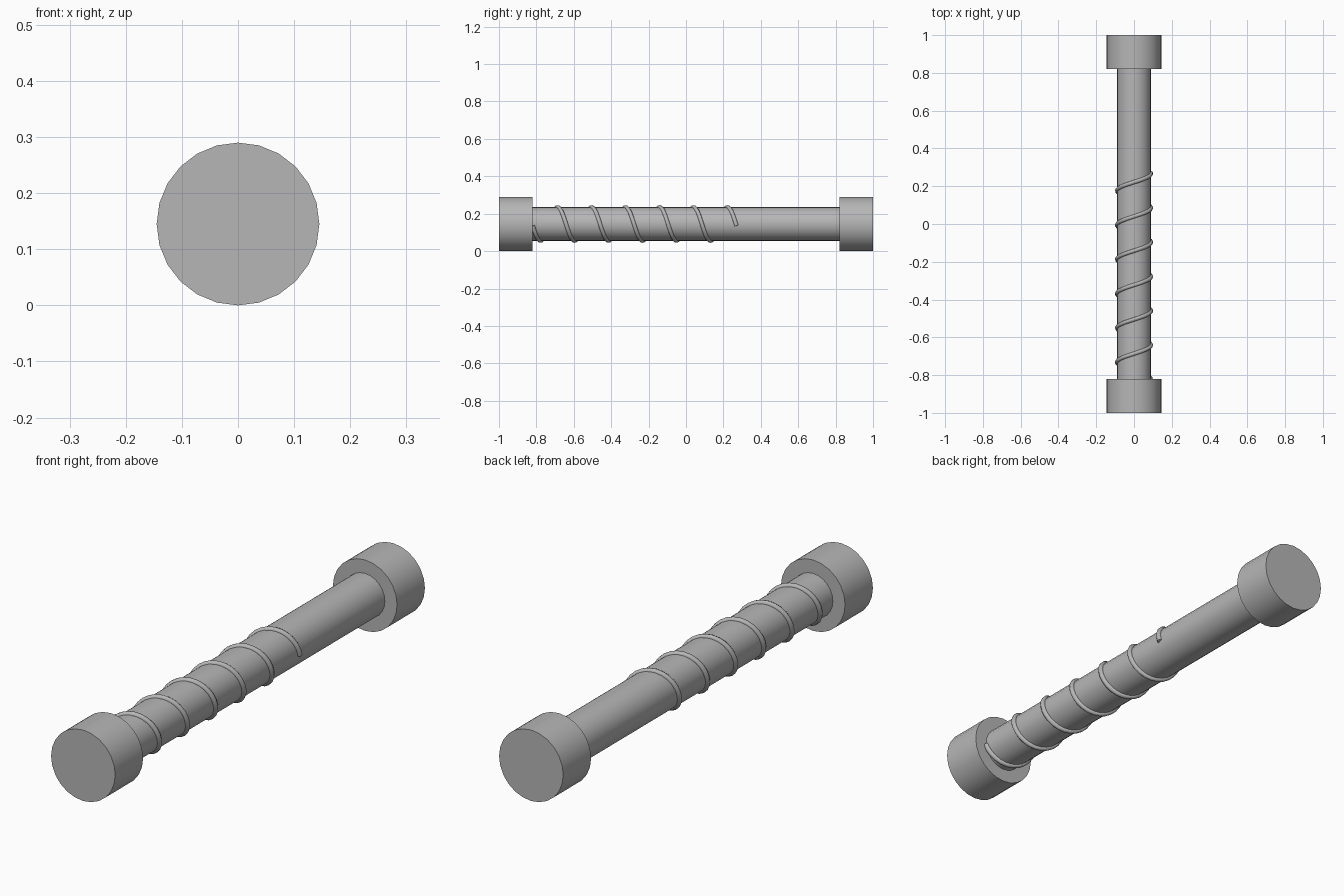
import bpy
import math

if "Cube" in bpy.data.objects:
    bpy.data.objects.remove(bpy.data.objects["Cube"])

AXIS_Z = 0.145

grey = bpy.data.materials.new("plain grey")
grey.diffuse_color = (0.47, 0.47, 0.47, 1)
grey.use_nodes = True
grey.node_tree.nodes["Principled BSDF"].inputs["Base Color"].default_value = grey.diffuse_color


def rod(name, radius, y0, y1, sides=24):
    """Round bar lying along y."""
    bpy.ops.mesh.primitive_cylinder_add(
        vertices=sides, radius=radius, depth=y1 - y0,
        location=(0, (y0 + y1) / 2, AXIS_Z), rotation=(math.pi / 2, 0, 0))
    ob = bpy.context.object
    ob.name = name
    ob.data.materials.append(grey)
    bpy.ops.object.shade_smooth_by_angle(angle=math.radians(30))
    return ob


# Shaft and the two end caps
rod("shaft", 0.09, -0.82, 0.82)
rod("front_cap", 0.145, -1.0, -0.82)
rod("back_cap", 0.145, 0.82, 1.0)

# Wire wound six turns around the front part of the shaft
TURNS, STEPS, RADIUS = 6, 24, 0.09
START_Y, END_Y, START_ANGLE = -0.82, 0.27, 0.1
curve = bpy.data.curves.new("spiral_wire", 'CURVE')
curve.dimensions = '3D'
curve.bevel_depth = 0.011
curve.bevel_resolution = 2
curve.use_fill_caps = True
spline = curve.splines.new('POLY')
count = TURNS * STEPS
spline.points.add(count)
for i, p in enumerate(spline.points):
    f = i / count
    a = START_ANGLE + f * TURNS * 2 * math.pi
    p.co = (RADIUS * math.cos(a), START_Y + f * (END_Y - START_Y),
            AXIS_Z - RADIUS * math.sin(a), 1)
spline.use_smooth = True
curve.materials.append(grey)
wire = bpy.data.objects.new("spiral_wire", curve)
bpy.context.collection.objects.link(wire)
